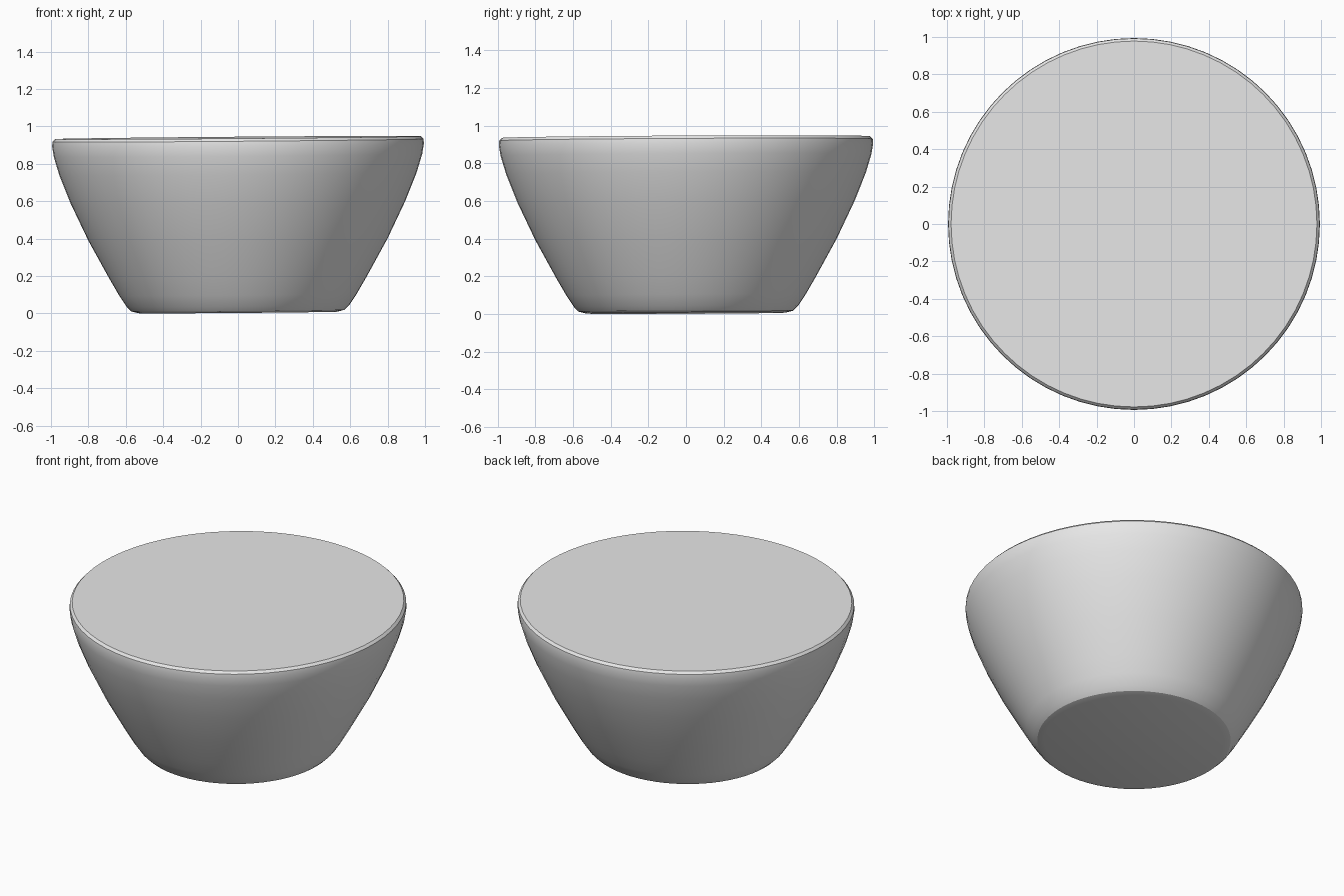
import bpy
import bmesh
from math import cos, sin, tau, radians

cube = bpy.data.objects.get("Cube")
if cube:
    bpy.data.objects.remove(cube, do_unlink=True)

# Plain grey clay
grey = bpy.data.materials.new("light grey")
grey.use_nodes = True
colour = (0.8, 0.8, 0.8, 1.0)
grey.diffuse_color = colour
grey.node_tree.nodes["Principled BSDF"].inputs["Base Color"].default_value = colour

# Radius and height from the foot to the filled rim
PROFILE = [(0.53, 0.01), (0.57, 0.02), (0.595, 0.045), (0.635, 0.105),
           (0.69, 0.2), (0.8, 0.4), (0.895, 0.6), (0.955, 0.75),
           (0.985, 0.85), (0.994, 0.905), (0.992, 0.93), (0.978, 0.945)]
SIDES = 64


def lean(x, y, z):
    """Tip the rim and the foot slightly, as in a hand-shaped bowl."""
    return z + 0.008 * (x + 0.6 * y)


bm = bmesh.new()
rings = []
for r, z in PROFILE:
    ring = []
    for i in range(SIDES):
        a = tau * i / SIDES
        x, y = r * cos(a), r * sin(a)
        ring.append(bm.verts.new((x, y, lean(x, y, z))))
    rings.append(ring)
for low, high in zip(rings, rings[1:]):
    for i in range(SIDES):
        j = (i + 1) % SIDES
        bm.faces.new((low[i], low[j], high[j], high[i]))

# Flat base and flat top
bm.faces.new(rings[0][::-1])
bm.faces.new(rings[-1])
bottom = min(v.co.z for v in bm.verts)
bmesh.ops.translate(bm, verts=bm.verts, vec=(0, 0, -bottom))

mesh = bpy.data.meshes.new("bowl")
bm.to_mesh(mesh)
bm.free()
mesh.materials.append(grey)
bowl = bpy.data.objects.new("bowl", mesh)
bpy.context.collection.objects.link(bowl)
bpy.context.view_layer.objects.active = bowl
bowl.select_set(True)
bpy.ops.object.shade_smooth_by_angle(angle=radians(30))
